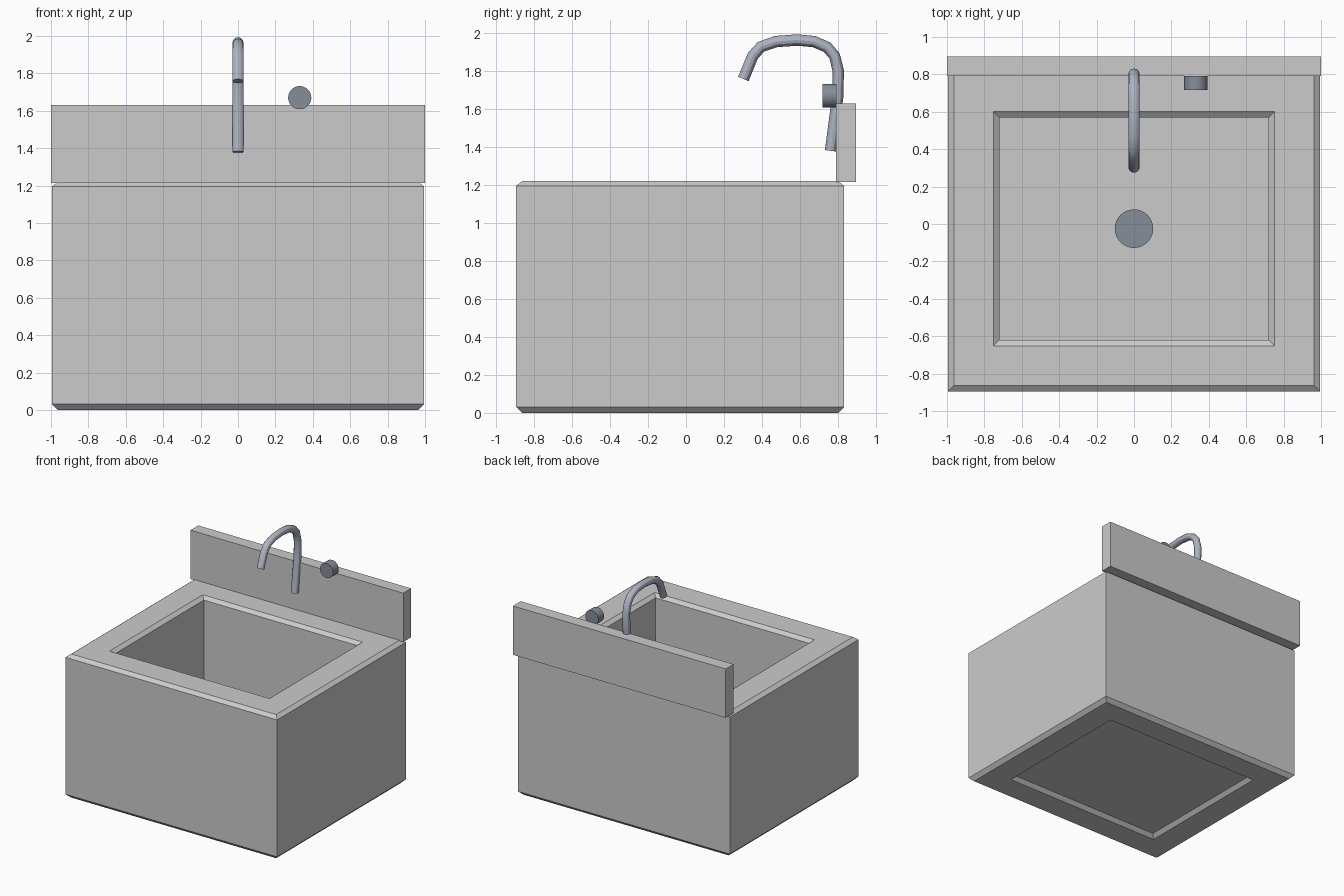
import bpy, bmesh
from math import pi

if "Cube" in bpy.data.objects:
    bpy.data.objects.remove(bpy.data.objects["Cube"])


def paint(ob, name, rgb):
    mat = bpy.data.materials.get(name) or bpy.data.materials.new(name)
    mat.diffuse_color = (*rgb, 1)
    mat.use_nodes = True
    mat.node_tree.nodes["Principled BSDF"].inputs["Base Color"].default_value = mat.diffuse_color
    ob.data.materials.append(mat)


def box(name, x0, x1, y0, y1, z0, z1):
    bpy.ops.mesh.primitive_cube_add(size=1, location=((x0 + x1) / 2, (y0 + y1) / 2, (z0 + z1) / 2))
    ob = bpy.context.object
    ob.name = name
    ob.scale = (x1 - x0, y1 - y0, z1 - z0)
    bpy.ops.object.transform_apply(location=False, rotation=False)
    return ob


def cylinder(name, radius, depth, loc, rot=(0, 0, 0)):
    bpy.ops.mesh.primitive_cylinder_add(vertices=32, radius=radius, depth=depth, location=loc, rotation=rot)
    ob = bpy.context.object
    ob.name = name
    bpy.ops.object.shade_smooth_by_angle()
    return ob


DARK = (0.24, 0.27, 0.32)
STEEL = (0.42, 0.46, 0.54)

# Basin walls: a chamfered rectangular section swept round as stacked loops
OUTER = (-0.995, 0.995, -0.895, 0.833)
INNER = (-0.72, 0.72, -0.62, 0.57)
C, H = 0.032, 1.22
section = [(OUTER, 0, C), (OUTER, 0, H - 0.025), (OUTER, -C, H), (INNER, C, H),
           (INNER, 0, H - 0.025), (INNER, 0, C), (INNER, C, 0), (OUTER, -C, 0)]
bm = bmesh.new()
rings = []
for (x0, x1, y0, y1), g, z in section:
    corners = [(x0 - g, y0 - g), (x1 + g, y0 - g), (x1 + g, y1 + g), (x0 - g, y1 + g)]
    rings.append([bm.verts.new((x, y, z)) for x, y in corners])
for i, a in enumerate(rings):
    b = rings[(i + 1) % len(rings)]
    for k in range(4):
        n = (k + 1) % 4
        bm.faces.new((a[k], a[n], b[n], b[k]))
bmesh.ops.recalc_face_normals(bm, faces=bm.faces)
mesh = bpy.data.meshes.new("basin_walls")
bm.to_mesh(mesh)
bm.free()
bpy.context.collection.objects.link(bpy.data.objects.new("basin_walls", mesh))

# Basin floor, backsplash
box("basin_floor", -0.72, 0.72, -0.62, 0.57, 0.03, 0.05)
box("backsplash", -1, 1, 0.79, 0.895, 1.215, 1.63)

# Drain and tap knob
paint(cylinder("drain", 0.103, 0.02, (0, -0.025, 0.055)), "dark_metal", DARK)
paint(cylinder("tap_knob", 0.062, 0.075, (0.33, 0.755, 1.67), (pi / 2, 0, 0)), "dark_metal", DARK)

# Gooseneck spout
path = [(0.761, 1.38), (0.798, 1.66), (0.802, 1.80), (0.782, 1.88), (0.742, 1.926), (0.674, 1.955),
        (0.584, 1.963), (0.474, 1.955), (0.395, 1.928), (0.352, 1.88), (0.302, 1.758)]
curve = bpy.data.curves.new("spout", 'CURVE')
curve.dimensions = '3D'
curve.bevel_depth = 0.03
curve.bevel_resolution = 4
curve.use_fill_caps = True
spline = curve.splines.new('POLY')
spline.points.add(len(path) - 1)
for p, (y, z) in zip(spline.points, path):
    p.co = (0, y, z, 1)
spout = bpy.data.objects.new("spout", curve)
bpy.context.collection.objects.link(spout)
bpy.ops.object.select_all(action='DESELECT')
spout.select_set(True)
bpy.context.view_layer.objects.active = spout
bpy.ops.object.convert(target='MESH')
spout = bpy.context.object
bpy.ops.object.shade_smooth_by_angle()
paint(spout, "steel", STEEL)
